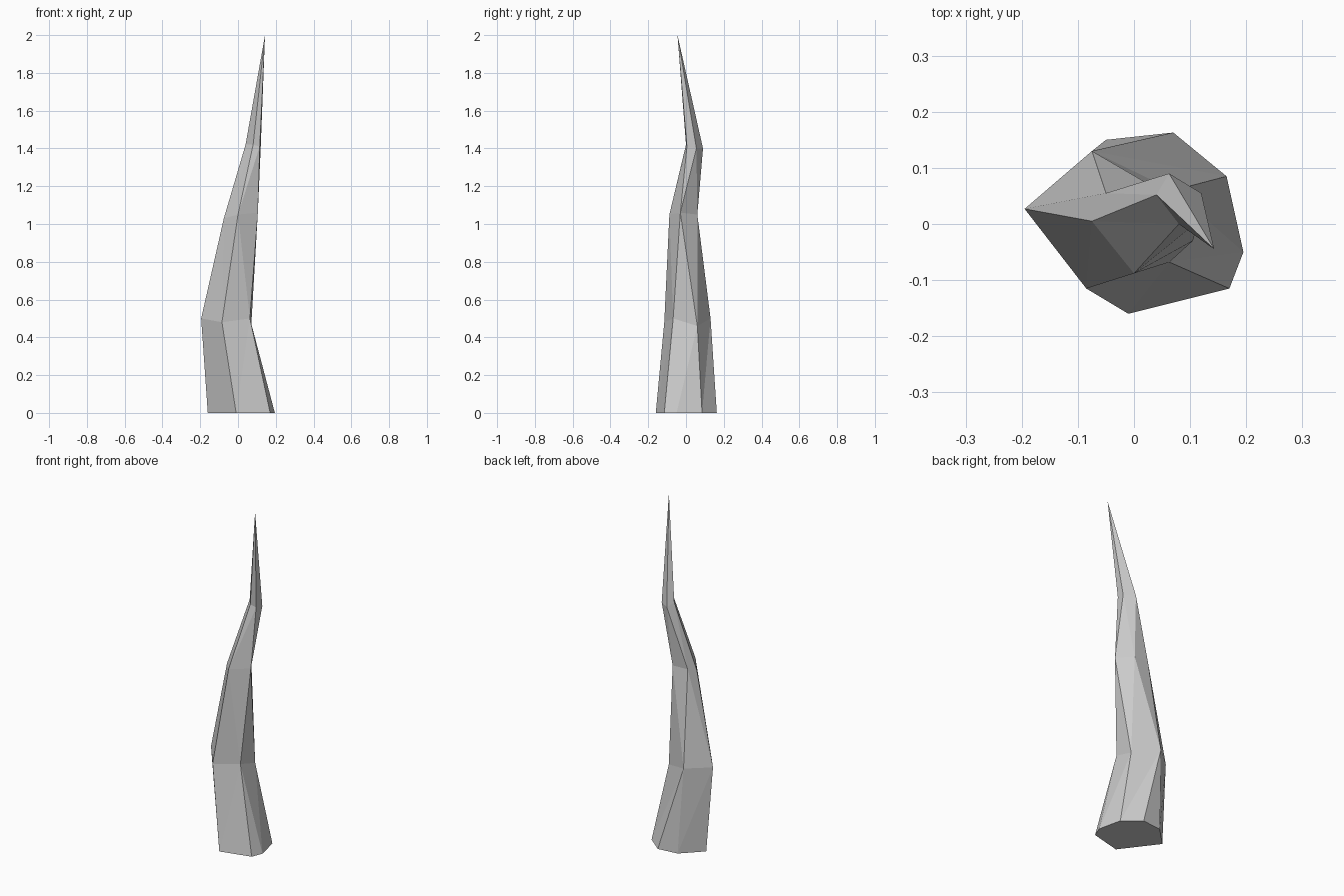
import bpy, bmesh

if "Cube" in bpy.data.objects:
    bpy.data.objects.remove(bpy.data.objects["Cube"])

# Cross-sections from the ground up, counter-clockwise starting at the left side
base = [(-.16, .04, 0), (-.01, -.16, 0), (.17, -.115, 0), (.195, -.05, 0),
        (.165, .085, 0), (.07, .163, 0), (-.05, .15, 0)]
base_columns = [0, 1, 2, 2, 3, 4, 4]      # two base corners pinch into one column
rings = [
    [(-.195, .027, .5), (-.085, -.115, .48), (.063, -.068, .5), (.07, .06, .46), (-.075, .13, .5)],
    [(-.075, .005, 1.03), (0, -.088, 1.05), (.105, -.03, 1.06), (.045, .06, 1.05), (-.05, .055, 1.05)],
    [(.04, .052, 1.42), (.08, 0, 1.42), (.115, .005, 1.41), (.12, .055, 1.4), (.0625, .09, 1.4)],
]
tip_point = (.143, -.045, 2)

bm = bmesh.new()


def stitch(lower, upper, columns, flip):
    """Join two rings with triangles; flip picks the diagonal direction."""
    n = len(lower)
    for i in range(n):
        j = (i + 1) % n
        a, b = lower[i], lower[j]
        c, d = upper[columns[j]], upper[columns[i]]
        if c is d:
            bm.faces.new((a, b, c))
        elif flip:
            bm.faces.new((a, b, d))
            bm.faces.new((b, c, d))
        else:
            bm.faces.new((a, b, c))
            bm.faces.new((a, c, d))


# Bent shaft
lower = [bm.verts.new(p) for p in base]
bm.faces.new(lower[::-1])
columns = base_columns
for level, ring in enumerate(rings):
    upper = [bm.verts.new(p) for p in ring]
    stitch(lower, upper, columns, level % 2 == 1)
    lower, columns = upper, range(5)

# Pointed tip
tip = bm.verts.new(tip_point)
for i in range(5):
    bm.faces.new((lower[i], lower[(i + 1) % 5], tip))

bmesh.ops.recalc_face_normals(bm, faces=bm.faces)
mesh = bpy.data.meshes.new("crooked_spike")
bm.to_mesh(mesh)
bm.free()
bpy.context.collection.objects.link(bpy.data.objects.new("crooked_spike", mesh))
